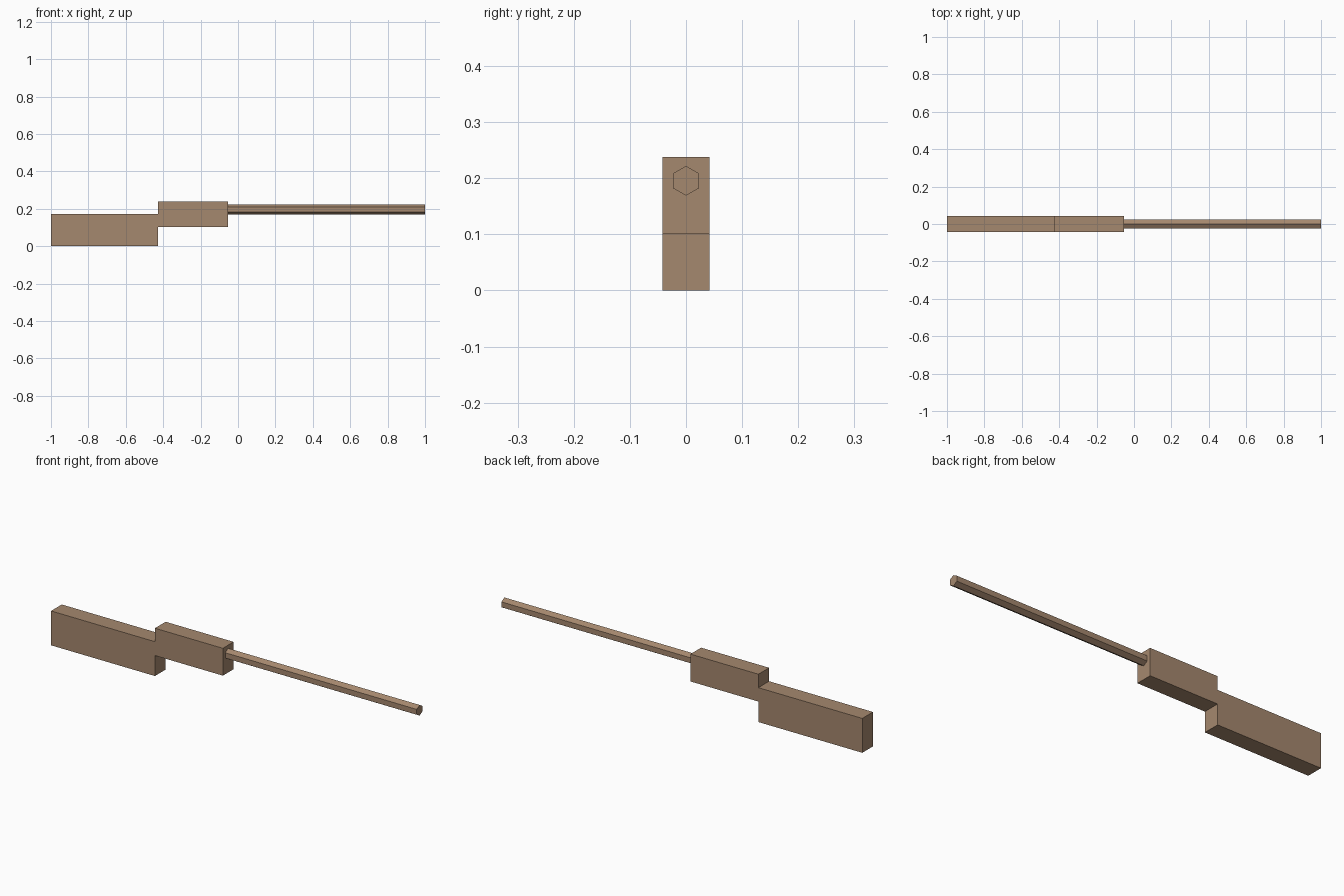
import bpy, bmesh, math

if "Cube" in bpy.data.objects:
    bpy.data.objects.remove(bpy.data.objects["Cube"])

wood = bpy.data.materials.new("brown")
wood.diffuse_color = (0.376, 0.246, 0.156, 1)
wood.use_nodes = True
wood.node_tree.nodes["Principled BSDF"].inputs["Base Color"].default_value = wood.diffuse_color


def prism(name, outline, x0, x1):
    """Extrude a (y, z) outline along x from x0 to x1."""
    bm = bmesh.new()
    face = bm.faces.new([bm.verts.new((x0, y, z)) for y, z in outline])
    ext = bmesh.ops.extrude_face_region(bm, geom=[face], use_keep_orig=True)
    moved = [g for g in ext["geom"] if isinstance(g, bmesh.types.BMVert)]
    bmesh.ops.translate(bm, verts=moved, vec=(x1 - x0, 0, 0))
    bmesh.ops.recalc_face_normals(bm, faces=bm.faces)
    mesh = bpy.data.meshes.new(name)
    bm.to_mesh(mesh)
    bm.free()
    mesh.materials.append(wood)
    obj = bpy.data.objects.new(name, mesh)
    bpy.context.collection.objects.link(obj)
    return obj


def rect(half_width, z0, z1):
    return [(-half_width, z0), (half_width, z0), (half_width, z1), (-half_width, z1)]


# Lower rear block
prism("rear_stock", rect(0.042, 0, 0.171), -1.0, -0.428)

# Raised middle block
prism("middle_body", rect(0.042, 0.102, 0.238), -0.428, -0.054)

# Six-sided rod with a corner pointing up
R, ZC = 0.0265, 0.1955
hexagon = [(R * math.sin(i * math.pi / 3), ZC + R * math.cos(i * math.pi / 3)) for i in range(6)]
prism("barrel", hexagon, -0.054, 1.0)
